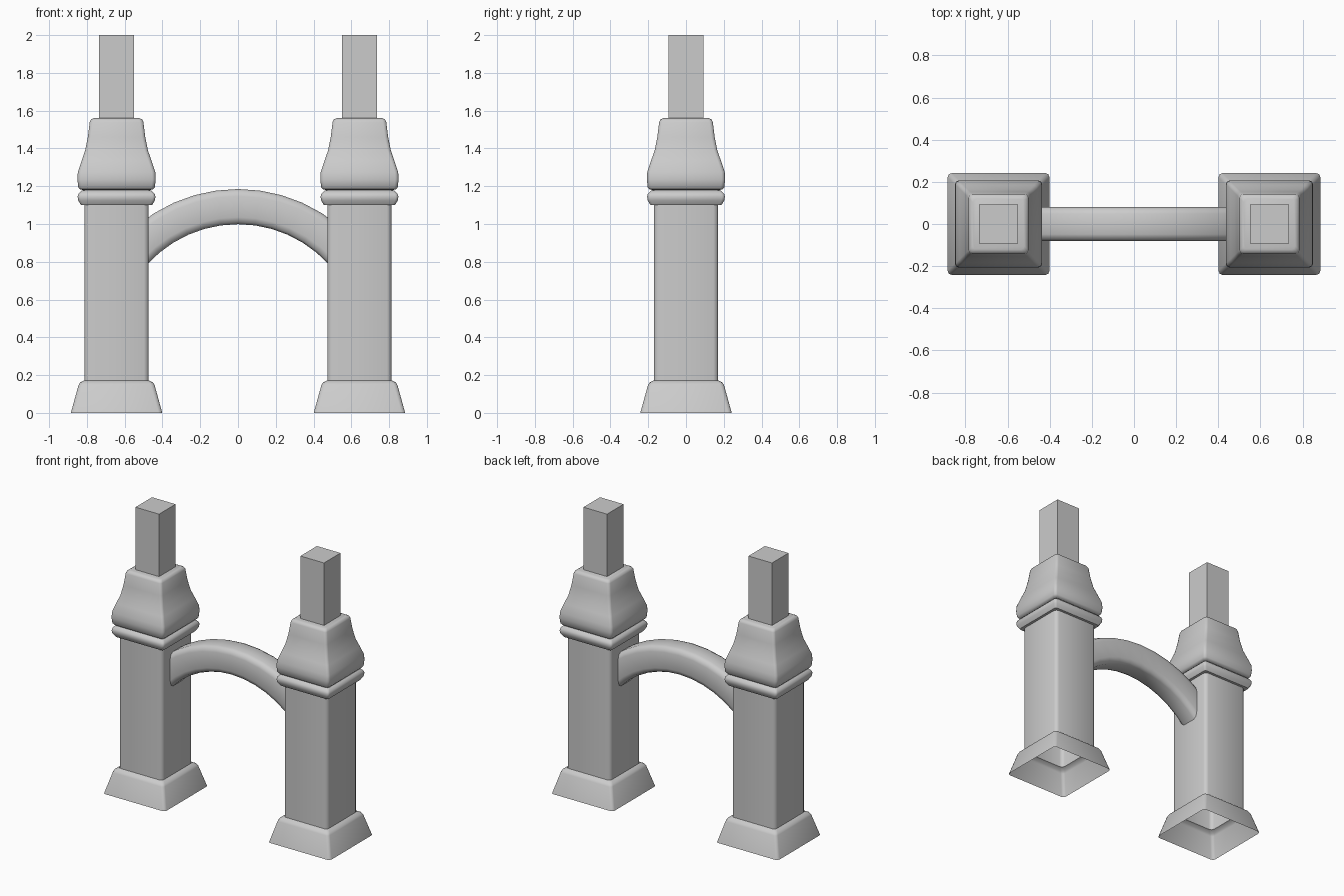
import bpy
import bmesh
from math import sin, cos, pi, radians

cube = bpy.data.objects.get("Cube")
if cube:
    bpy.data.objects.remove(cube, do_unlink=True)

# Single stone colour
stone = bpy.data.materials.new("grey stone")
stone.use_nodes = True
stone.diffuse_color = (0.6, 0.6, 0.6, 1)
stone.node_tree.nodes["Principled BSDF"].inputs["Base Color"].default_value = (0.6, 0.6, 0.6, 1)

CENTRE = 0.643  # distance of each pillar from the middle


def rounded_square(half, corner, steps=2):
    """Counter-clockwise outline of a square with rounded corners."""
    points = []
    for quarter in range(4):
        a = quarter * pi / 2 + pi / 4
        sx, sy = (1 if cos(a) > 0 else -1), (1 if sin(a) > 0 else -1)
        for i in range(steps + 1):
            t = quarter * pi / 2 + i / steps * pi / 2
            points.append((sx * (half - corner) + corner * cos(t),
                           sy * (half - corner) + corner * sin(t)))
    return points


def loft(name, sections, cap_start, cap_end, smooth=True):
    """Skin a list of closed outlines of equal length."""
    bm = bmesh.new()
    rings = [[bm.verts.new(p) for p in section] for section in sections]
    count = len(rings[0])
    for low, high in zip(rings, rings[1:]):
        for i in range(count):
            j = (i + 1) % count
            bm.faces.new((low[i], low[j], high[j], high[i]))
    if cap_start:
        bm.faces.new(rings[0][::-1])
    if cap_end:
        bm.faces.new(rings[-1])
    mesh = bpy.data.meshes.new(name)
    bm.to_mesh(mesh)
    bm.free()
    mesh.materials.append(stone)
    obj = bpy.data.objects.new(name, mesh)
    bpy.context.collection.objects.link(obj)
    if smooth:
        bpy.ops.object.select_all(action='DESELECT')
        obj.select_set(True)
        bpy.context.view_layer.objects.active = obj
        bpy.ops.object.shade_smooth_by_angle(angle=radians(48))
    return obj


def square_part(name, x, profile, corner, cap_start=False, cap_end=False):
    sections = [[(x + px, py, z) for px, py in rounded_square(half, corner)]
                for half, z in profile]
    return loft(name, sections, cap_start, cap_end)


# Profiles as (half width, height)
base = [(0.242, 0), (0.202, 0.145), (0.194, 0.16), (0.17, 0.172)]
shaft = [(0.17, 0.17), (0.17, 1.12)]
collar = [(0.165, 1.10), (0.188, 1.10), (0.203, 1.125), (0.206, 1.145),
          (0.202, 1.16), (0.184, 1.178), (0.165, 1.18)]
capital = [(0.165, 1.18), (0.192, 1.182), (0.203, 1.195), (0.207, 1.235),
           (0.205, 1.275), (0.185, 1.335), (0.166, 1.39), (0.152, 1.46),
           (0.142, 1.54), (0.136, 1.553), (0.122, 1.56)]

for side, x in (("right", -CENTRE), ("left", CENTRE)):
    square_part(side + "_base", x, base, 0.02)
    square_part(side + "_shaft", x, shaft, 0.025, cap_end=True)
    square_part(side + "_collar", x, collar, 0.015)
    square_part(side + "_capital", x, capital, 0.018, cap_end=True)
    # Plain square post on top
    post = [[(x + 0.092 * sx, 0.092 * sy, z)
             for sx, sy in ((1, 1), (-1, 1), (-1, -1), (1, -1))]
            for z in (1.55, 2.0)]
    loft(side + "_post", post, True, True, smooth=False)

# Arched beam between the shafts
RADIUS, ARCH_Z, STEPS = 0.742, 0.35, 12
outline = rounded_square(1, 0.4)
arch = []
for i in range(STEPS + 1):
    a = radians(-48 + 96 * i / STEPS)
    arch.append([((RADIUS + 0.093 * v) * sin(a), 0.081 * u,
                  ARCH_Z + (RADIUS + 0.093 * v) * cos(a))
                 for u, v in outline])
loft("arch", arch, True, True)
